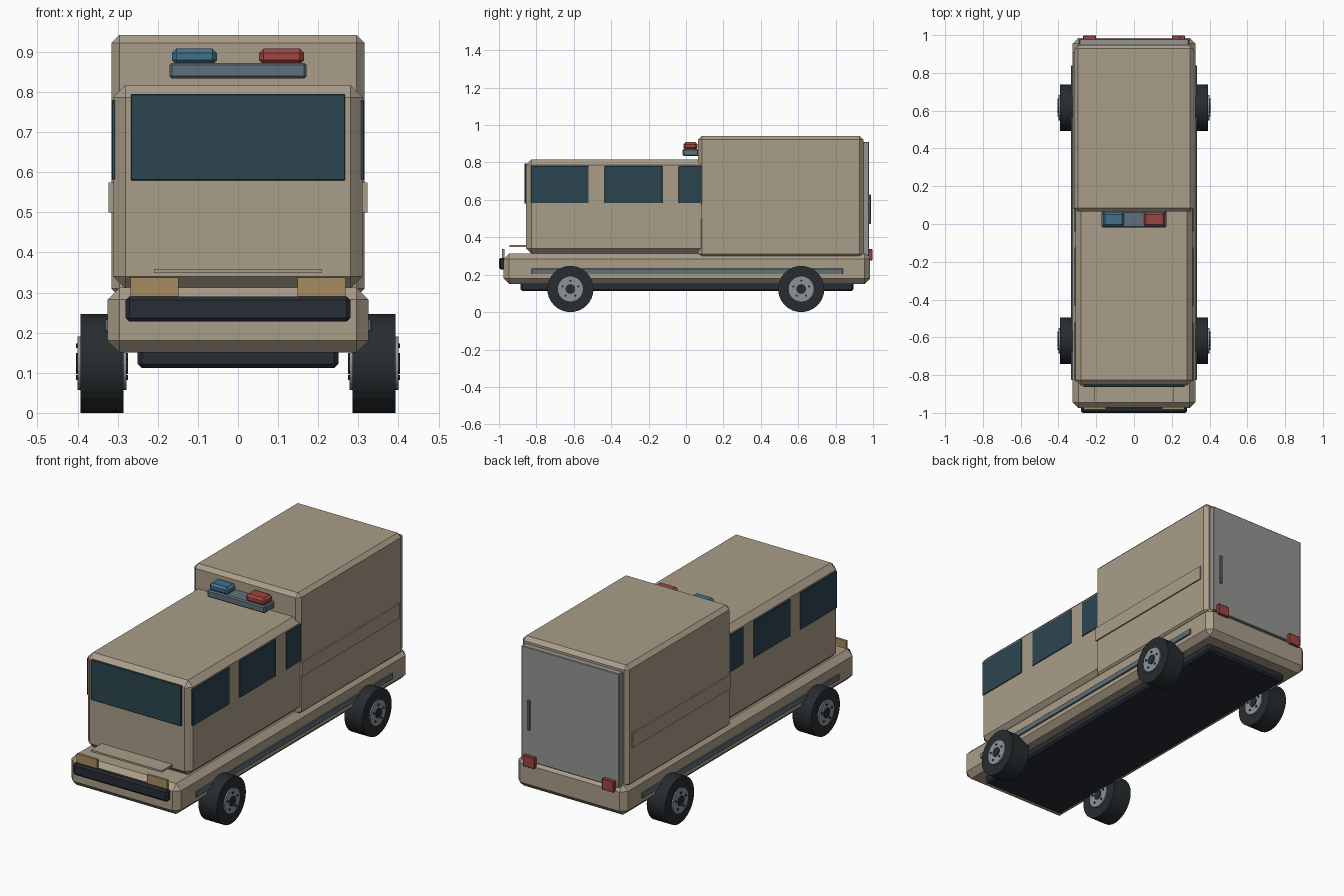
import bpy, bmesh, math
from mathutils import Matrix

if "Cube" in bpy.data.objects:
    bpy.data.objects.remove(bpy.data.objects["Cube"])


def mat(name, r, g, b):
    m = bpy.data.materials.new(name)
    m.diffuse_color = (r, g, b, 1)
    m.use_nodes = True
    m.node_tree.nodes["Principled BSDF"].inputs["Base Color"].default_value = m.diffuse_color
    return m


SAND = mat("sand_paint", 0.40, 0.34, 0.25)
GLASS = mat("dark_glass", 0.025, 0.06, 0.08)
DARK = mat("dark_trim", 0.02, 0.025, 0.035)
RUBBER = mat("rubber", 0.02, 0.025, 0.028)
STEEL = mat("blue_steel", 0.12, 0.16, 0.19)
HUB = mat("hub_metal", 0.26, 0.30, 0.32)
DOOR = mat("door_grey", 0.30, 0.30, 0.29)
RED = mat("red_lens", 0.35, 0.06, 0.05)
BLUE = mat("blue_lens", 0.05, 0.16, 0.26)
AMBER = mat("amber_lens", 0.38, 0.26, 0.12)


def finish(bm, name, material):
    me = bpy.data.meshes.new(name)
    bm.to_mesh(me)
    bm.free()
    me.materials.append(material)
    ob = bpy.data.objects.new(name, me)
    bpy.context.collection.objects.link(ob)
    return ob


def box(name, x, y, z, material, bevel=0.0):
    """Chamfered box given by its (min, max) range on every axis."""
    bm = bmesh.new()
    bmesh.ops.create_cube(bm, size=1)
    for v in bm.verts:
        v.co = [r[0] + (c + 0.5) * (r[1] - r[0]) for c, r in zip(v.co, (x, y, z))]
    if bevel:
        bmesh.ops.bevel(bm, geom=bm.edges[:], offset=bevel, segments=1,
                        affect='EDGES', profile=0.5)
    return finish(bm, name, material)


def pair(name, x, y, z, material, bevel=0.0):
    """The same box on the right and left sides."""
    box("right_" + name, x, y, z, material, bevel)
    box("left_" + name, (-x[1], -x[0]), y, z, material, bevel)


def disc(name, center, radius, width, sides, material, bevel=0.0):
    """Cylinder with its axis along x."""
    bm = bmesh.new()
    bmesh.ops.create_cone(bm, cap_ends=True, segments=sides, radius1=radius,
                          radius2=radius, depth=width,
                          matrix=Matrix.Translation(center) @ Matrix.Rotation(math.pi / 2, 4, 'Y'))
    ob = finish(bm, name, material)
    return ob


# Chassis, cab and cargo body
box("underframe", (-0.25, 0.25), (-0.885, 0.895), (0.112, 0.17), DARK, 0.01)
box("chassis", (-0.325, 0.325), (-0.975, 0.985), (0.15, 0.313), SAND, 0.03)
box("cab", (-0.311, 0.311), (-0.855, 0.12), (0.31, 0.817), SAND, 0.03)
box("cargo_body", (-0.316, 0.316), (0.065, 0.948), (0.29, 0.942), SAND, 0.02)
pair("cargo_stripe", (0.31, 0.323), (0.08, 0.91), (0.50, 0.575), SAND)
pair("side_rail", (0.315, 0.333), (-0.825, 0.84), (0.203, 0.233), STEEL, 0.002)

# Windows
box("windscreen", (-0.267, 0.267), (-0.863, -0.85), (0.58, 0.795), GLASS, 0.002)
for i, y0 in enumerate((-0.83, -0.435, -0.04)):
    pair("side_window_%d" % (i + 1), (0.305, 0.315), (y0, y0 + 0.31), (0.582, 0.78), GLASS, 0.002)

# Nose: bonnet plate, bumper, headlights
box("bonnet_plate", (-0.21, 0.21), (-0.945, -0.83), (0.349, 0.359), SAND)
box("bumper", (-0.28, 0.28), (-1.0, -0.965), (0.228, 0.29), DARK, 0.009)
pair("headlight", (0.148, 0.268), (-0.983, -0.97), (0.26, 0.338), AMBER)

# Tail: door, handle, lights
box("rear_door", (-0.29, 0.29), (0.945, 0.979), (0.30, 0.91), DOOR, 0.003)
box("door_handle", (0.236, 0.252), (0.975, 0.988), (0.47, 0.63), STEEL, 0.003)
pair("tail_light", (0.20, 0.27), (0.975, 0.998), (0.277, 0.336), RED, 0.003)

# Roof light bar
box("light_bar", (-0.171, 0.171), (-0.018, 0.068), (0.834, 0.873), STEEL, 0.006)
box("red_beacon", (0.052, 0.165), (-0.014, 0.062), (0.868, 0.909), RED, 0.012)
box("blue_beacon", (-0.165, -0.052), (-0.014, 0.062), (0.868, 0.909), BLUE, 0.012)

# Wheels: tyre, hub, cap and bolts running through to both faces
for side, sx in (("right", 1), ("left", -1)):
    for end, y in (("front", -0.618), ("rear", 0.616)):
        tag = "%s_%s_" % (end, side)
        x, z = sx * 0.339, 0.1235
        disc(tag + "tyre", (x, y, z), 0.1235, 0.108, 32, RUBBER)
        disc(tag + "hub", (x, y, z), 0.067, 0.122, 24, HUB)
        disc(tag + "hub_cap", (x, y, z), 0.026, 0.130, 16, DARK)
        for k in range(5):
            a = math.tau * k / 5 + math.pi / 2
            disc(tag + "bolt_%d" % (k + 1),
                 (x, y + 0.044 * math.cos(a), z + 0.044 * math.sin(a)),
                 0.006, 0.130, 8, DARK)
